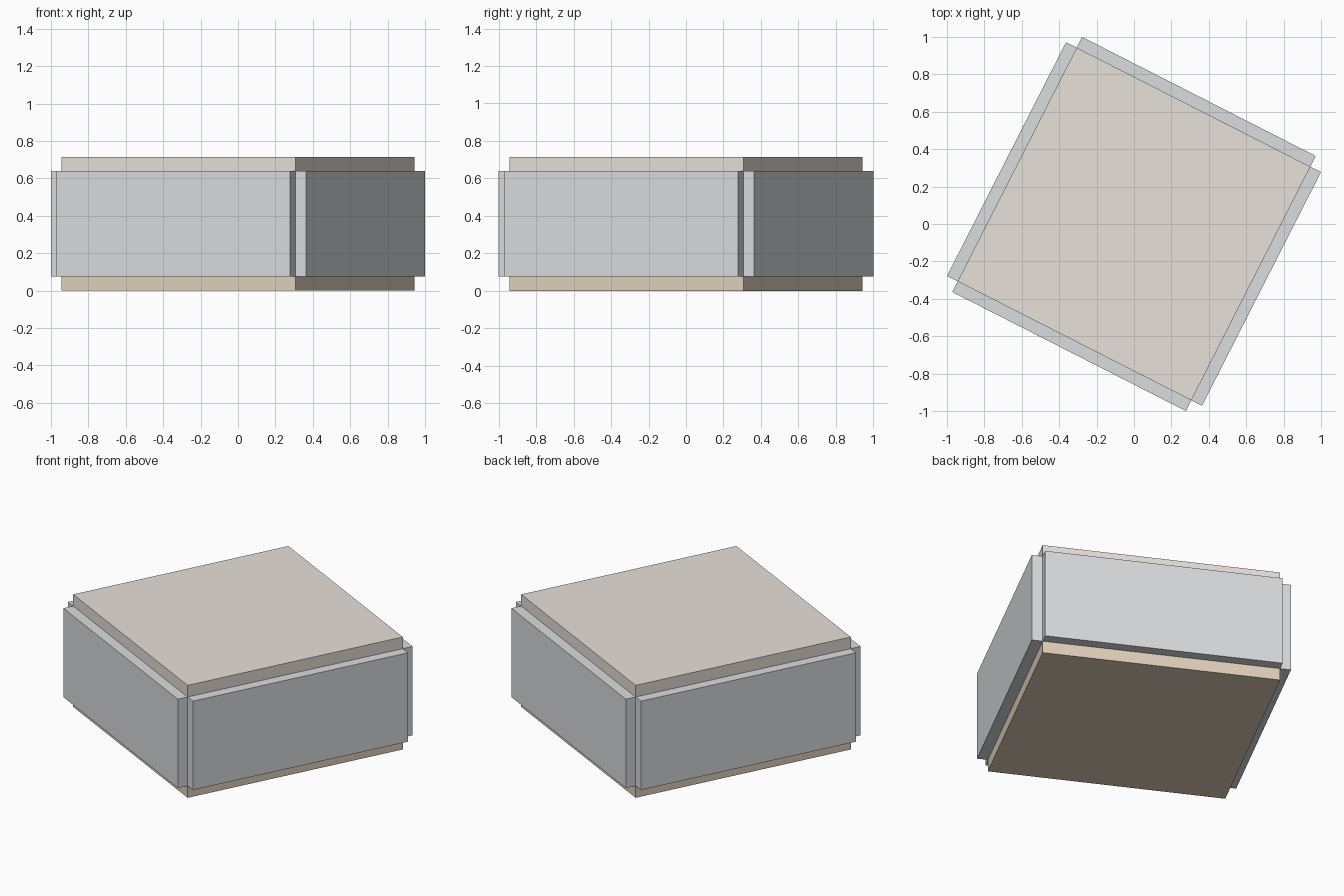
import bpy
from math import radians, sin, cos

if "Cube" in bpy.data.objects:
    bpy.data.objects.remove(bpy.data.objects["Cube"])

ANGLE = radians(-27)   # the whole box is turned about z
HALF = 0.701           # half the side of floor and roof
WALL = 0.064           # wall thickness
Z0, Z1, TOP = 0.076, 0.64, 0.714


def material(name, rgb):
    m = bpy.data.materials.new(name)
    m.diffuse_color = (*rgb, 1)
    m.use_nodes = True
    m.node_tree.nodes["Principled BSDF"].inputs["Base Color"].default_value = m.diffuse_color
    return m


def box(name, size, loc, turn, mat):
    bpy.ops.mesh.primitive_cube_add(size=1, location=loc, rotation=(0, 0, turn))
    o = bpy.context.object
    o.name = name
    o.scale = size
    bpy.ops.object.transform_apply(location=False, rotation=False, scale=True)
    o.data.materials.append(mat)
    return o


floor_mat = material("floor_tan", (0.75, 0.64, 0.50))
roof_mat = material("roof_beige", (0.80, 0.75, 0.69))
wall_mat = material("wall_grey", (0.70, 0.72, 0.74))

# Floor and roof slabs
box("floor", (2 * HALF, 2 * HALF, Z0), (0, 0, Z0 / 2), ANGLE, floor_mat)
box("roof", (2 * HALF, 2 * HALF, TOP - Z1), (0, 0, (TOP + Z1) / 2), ANGLE, roof_mat)

# Four wall panels standing just outside the slab edges, open at the corners
r = HALF + WALL / 2
for i, side in enumerate(("right", "back", "left", "front")):
    a = ANGLE + radians(90) * i
    box(side + "_wall", (WALL, 2 * HALF, Z1 - Z0),
        (r * cos(a), r * sin(a), (Z0 + Z1) / 2), a, wall_mat)
